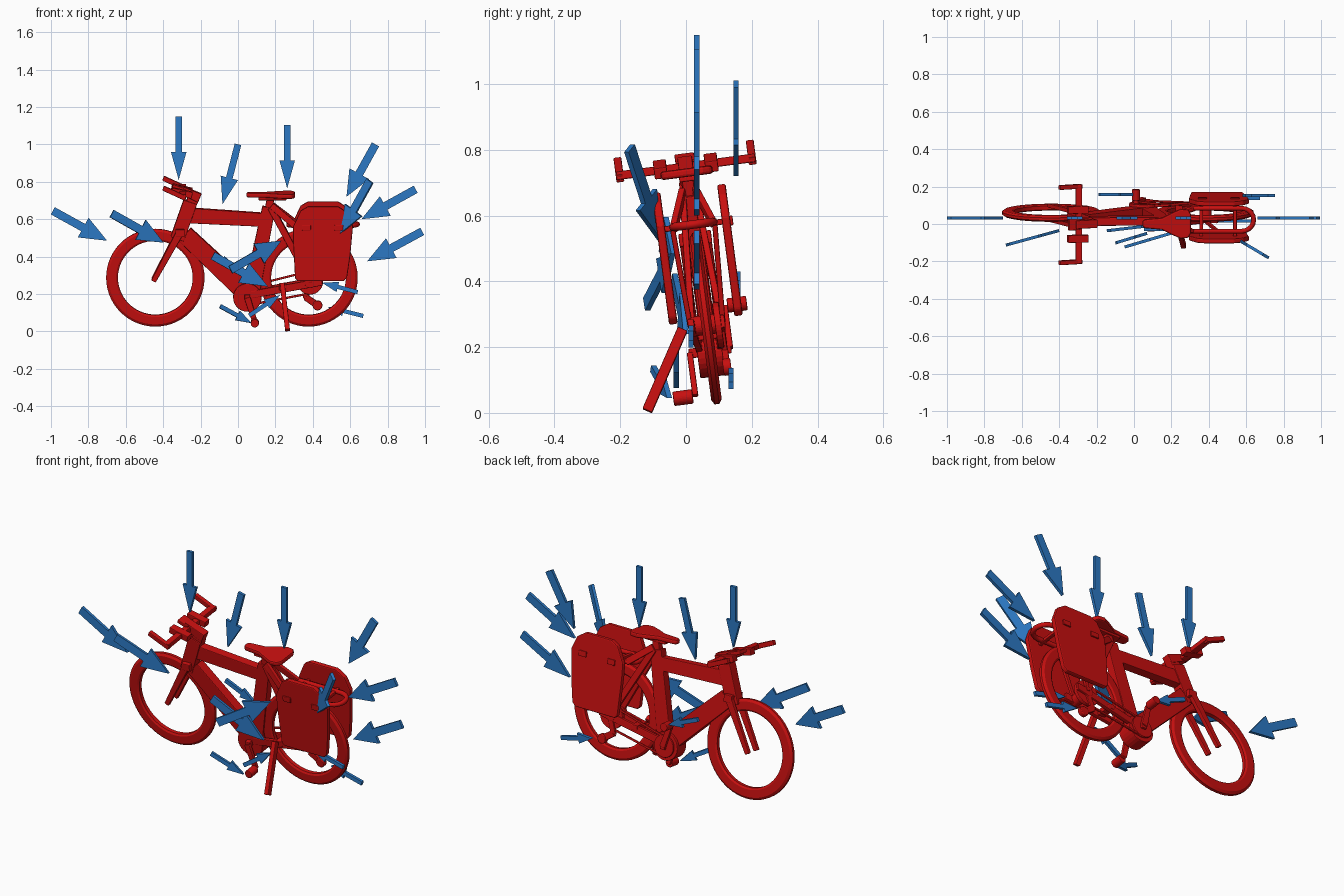
import bpy, bmesh
from math import pi, cos, sin, radians
from mathutils import Matrix, Vector

cube = bpy.data.objects.get("Cube")
if cube:
    bpy.data.objects.remove(cube, do_unlink=True)


def material(name, color):
    m = bpy.data.materials.new(name)
    m.diffuse_color = color
    m.use_nodes = True
    m.node_tree.nodes["Principled BSDF"].inputs["Base Color"].default_value = color
    return m


RED = material("red", (0.58, 0.005, 0.005, 1))
BLUE = material("blue", (0.025, 0.19, 0.55, 1))

# The whole bicycle leans over onto its kickstand
LEAN = Matrix.Translation((0, 0.098, 0)) @ Matrix.Rotation(radians(7.5), 4, "X")
UPRIGHT = Matrix.Identity(4)
FACING, UP = Vector((0, -1, 0)), Vector((0, 0, 1))


def finish(name, bm, mat, matrix):
    bmesh.ops.recalc_face_normals(bm, faces=bm.faces)
    mesh = bpy.data.meshes.new(name)
    bm.to_mesh(mesh)
    bm.free()
    mesh.materials.append(mat)
    ob = bpy.data.objects.new(name, mesh)
    ob.matrix_world = matrix
    bpy.context.collection.objects.link(ob)
    return ob


def frame(origin, along, normal):
    x = Vector(along).normalized()
    z = (normal - x * normal.dot(x)).normalized()
    y = z.cross(x)
    return Matrix.Translation(origin) @ Matrix((x, y, z)).transposed().to_4x4()


def solid(name, pts, thick, axes, mat=RED, base=LEAN, bevel=0):
    """Extrude a 2D outline evenly to both sides of its plane."""
    bm = bmesh.new()
    face = bm.faces.new([bm.verts.new((a, b, -thick / 2)) for a, b in pts])
    side = bmesh.ops.extrude_face_region(bm, geom=[face])["geom"]
    bmesh.ops.translate(bm, vec=(0, 0, thick),
                        verts=[v for v in side if isinstance(v, bmesh.types.BMVert)])
    ob = finish(name, bm, mat, base @ axes)
    if bevel:
        mod = ob.modifiers.new("soft_edges", "BEVEL")
        mod.width, mod.segments = bevel, 2
    return ob


def bar(name, p, q, width, depth, end=None, normal=FACING, base=LEAN):
    p, q = Vector(p), Vector(q)
    n, a, b = (q - p).length, width / 2, (end or width) / 2
    return solid(name, [(0, -a), (n, -b), (n, b), (0, a)], depth,
                 frame(p, q - p, normal), base=base, bevel=0.004)


def plate(name, pts, y, thick, bevel=0):
    return solid(name, pts, thick, frame((0, y, 0), (1, 0, 0), FACING), bevel=bevel)


def disc(name, x, z, r, y, thick):
    pts = [(x + r * cos(i * pi / 14), z + r * sin(i * pi / 14)) for i in range(28)]
    return plate(name, pts, y, thick, 0.004)


def wheel(name, x, z):
    bm = bmesh.new()
    prof = [(0.2, -0.01), (0.21, -0.016), (0.25, -0.016), (0.263, -0.007)]
    prof += [(r, -y) for r, y in reversed(prof)]
    vs = [bm.verts.new((r, y, 0)) for r, y in prof]
    es = [bm.edges.new((vs[i], vs[(i + 1) % len(vs)])) for i in range(len(vs))]
    bmesh.ops.spin(bm, geom=vs + es, axis=(0, 1, 0), cent=(0, 0, 0),
                   angle=2 * pi, steps=56, use_merge=True)
    bmesh.ops.remove_doubles(bm, verts=bm.verts, dist=0.0001)
    return finish(name, bm, RED, LEAN @ Matrix.Translation((x, 0, z)))


# Wheels and rear hub
wheel("front_wheel", -0.442, 0.29)
wheel("rear_wheel", 0.377, 0.29)
disc("rear_hub", 0.385, 0.27, 0.03, 0, 0.11)
disc("rear_sprocket", 0.385, 0.265, 0.07, 0.035, 0.02)

# Frame
bar("top_tube", (-0.27, 0, 0.627), (0.15, 0, 0.602), 0.082, 0.045, 0.072)
bar("down_tube", (-0.285, 0, 0.525), (0.03, 0, 0.225), 0.095, 0.05, 0.105)
bar("seat_tube", (0.165, 0, 0.67), (0.075, 0, 0.22), 0.07, 0.045, 0.085)
bar("head_tube", (-0.255, 0, 0.7), (-0.325, 0, 0.5), 0.075, 0.055)
bar("seat_post", (0.178, 0, 0.735), (0.155, 0, 0.62), 0.04, 0.035)
disc("motor_housing", 0.05, 0.187, 0.076, 0, 0.08)
bar("crank_axle", (0.05, -0.065, 0.19), (0.05, 0.065, 0.19), 0.03, 0.03, normal=UP)
disc("chainring", 0.05, 0.19, 0.06, 0.048, 0.012)
for z in (0.135, 0.235):
    bar("chain_run", (0.05, 0.045, z), (0.385, 0.04, 0.2 if z < 0.2 else 0.32), 0.012, 0.01)

# Parts mirrored on both sides of the frame
bag = [(0.305, 0.3), (0.32, 0.285), (0.565, 0.285), (0.583, 0.305), (0.6, 0.42),
       (0.615, 0.585), (0.585, 0.655), (0.535, 0.688), (0.375, 0.688),
       (0.335, 0.665), (0.295, 0.58), (0.295, 0.5)]
for side, s in (("right", 1), ("left", -1)):
    bar(side + "_fork_leg", (-0.315, s * 0.038, 0.53), (-0.452, s * 0.038, 0.275),
        0.04, 0.022, 0.026)
    bar(side + "_seat_stay", (0.175, s * 0.02, 0.67), (0.39, s * 0.045, 0.27), 0.035, 0.02)
    bar(side + "_chain_stay", (0.06, s * 0.03, 0.2), (0.45, s * 0.047, 0.275), 0.04, 0.02)
    bar(side + "_rack_strut", (0.45, s * 0.065, 0.575), (0.385, s * 0.05, 0.27), 0.02, 0.016)
    bar(side + "_rack_front_strut", (0.18, s * 0.02, 0.68), (0.31, s * 0.06, 0.575), 0.035, 0.02)
    plate(side + "_pannier", bag, s * 0.1, 0.026, 0.006)
    for x in (0.365, 0.54):
        bar(side + "_pannier_hook", (x - 0.024, s * 0.116, 0.575),
            (x + 0.024, s * 0.116, 0.575), 0.03, 0.01)
    # Handlebar grip and control block
    bar(side + "_grip", (-0.28, s * 0.203, 0.745), (-0.4, s * 0.203, 0.8), 0.026, 0.024)
    bar(side + "_control", (-0.355, s * 0.078, 0.77), (-0.245, s * 0.078, 0.745), 0.035, 0.04)
    # Crank arm and pedal, opposed on the two sides
    foot = Vector((0.05 - s * 0.04, s * 0.062, 0.19 + s * 0.13))
    bar(side + "_crank_arm", (0.05, s * 0.062, 0.19), foot, 0.034, 0.018, 0.028)
    disc(side + "_pedal", foot.x, foot.z, 0.022, s * 0.1, 0.06)

bar("fork_crown", (-0.31, -0.05, 0.535), (-0.31, 0.05, 0.535), 0.05, 0.04, normal=UP)

# Handlebar and stem
bar("handlebar", (-0.295, -0.213, 0.755), (-0.295, 0.213, 0.755), 0.035, 0.026, normal=UP)
bar("stem", (-0.205, 0, 0.72), (-0.315, 0, 0.77), 0.05, 0.045, 0.04)
bar("steerer", (-0.225, 0, 0.745), (-0.265, 0, 0.66), 0.06, 0.04)
bar("display", (-0.35, 0, 0.788), (-0.29, 0, 0.765), 0.02, 0.06)

# Saddle
half = [(0.045, 0.014), (0.06, 0.024), (0.15, 0.032), (0.2, 0.058), (0.25, 0.08), (0.29, 0.076),
        (0.305, 0.05)]
solid("saddle", half + [(x, -y) for x, y in reversed(half)], 0.026,
      frame((0, 0, 0.737), (1, 0, 0), UP), bevel=0.008)
bar("saddle_rails", (0.11, 0, 0.718), (0.26, 0, 0.718), 0.016, 0.05)

# Luggage rack: a rounded loop with cross bars
curve = bpy.data.curves.new("rack_loop", "CURVE")
curve.dimensions = "3D"
curve.bevel_depth, curve.bevel_resolution = 0.013, 2
spline = curve.splines.new("POLY")
arc = [(0.575 + 0.065 * cos(t * pi / 10), 0.062 * sin(t * pi / 10)) for t in range(-5, 6)]
path = [(0.27, -0.03), (0.31, -0.062)] + arc + [(0.31, 0.062), (0.27, 0.03)]
spline.points.add(len(path) - 1)
for point, (x, y) in zip(spline.points, path):
    point.co = (x, y, 0.578, 1)
spline.use_cyclic_u = True
curve.materials.append(RED)
rack = bpy.data.objects.new("rack_loop", curve)
rack.matrix_world = LEAN
bpy.context.collection.objects.link(rack)
for x in (0.36, 0.54):
    bar("rack_cross_bar", (x, -0.1, 0.575), (x, 0.1, 0.575), 0.02, 0.018, normal=UP)

# Derailleur
bar("derailleur_hanger", (0.385, 0.045, 0.25), (0.36, 0.045, 0.17), 0.03, 0.016)
bar("derailleur_cage", (0.36, 0.045, 0.18), (0.425, 0.045, 0.135), 0.035, 0.02)
disc("derailleur_wheel", 0.425, 0.135, 0.026, 0.045, 0.025)

# Kickstand
bar("kickstand_leg", (0.237, -0.01, 0.255), (0.265, -0.118, 0.006), 0.026, 0.032, base=UPRIGHT)
bar("kickstand_mount", (0.24, -0.05, 0.24), (0.24, 0.05, 0.24), 0.04, 0.03, normal=UP)


# Pointer arrows
def arrow(name, tail, tip, shaft, head):
    tail, tip = Vector(tail), Vector(tip)
    d = tip - tail
    flat = Vector((d.y, -d.x, 0)) if Vector((d.x, d.y)).length > 0.01 else FACING
    n, k = d.length, d.length * 0.56
    pts = [(0, -shaft / 2), (k, -shaft / 2), (k, -head / 2), (n, 0),
           (k, head / 2), (k, shaft / 2), (0, shaft / 2)]
    solid(name, pts, 0.016, frame(tail, d, flat), BLUE, UPRIGHT)


MID = 0.033
WIDE, MEDIUM, NARROW, SMALL = (0.044, 0.12), (0.036, 0.095), (0.034, 0.083), (0.022, 0.056)
for name, tail, tip, size in (
        ("handlebar_arrow", (-0.317, MID, 1.15), (-0.317, MID, 0.81), NARROW),
        ("top_tube_arrow", (0.0, MID, 1.0), (-0.083, MID, 0.68), MEDIUM),
        ("saddle_arrow", (0.263, MID, 1.105), (0.263, MID, 0.765), NARROW),
        ("front_wheel_arrow", (-0.99, MID, 0.645), (-0.7, MID, 0.485), WIDE),
        ("rack_arrow", (0.95, MID, 0.76), (0.66, MID, 0.6), WIDE),
        ("rear_wheel_arrow", (0.985, MID, 0.535), (0.69, MID, 0.375), WIDE),
        ("fork_arrow", (-0.675, -0.11, 0.63), (-0.4, -0.035, 0.475), WIDE),
        ("right_pannier_arrow", (0.735, 0.152, 1.0), (0.58, 0.152, 0.72), WIDE),
        ("left_pannier_arrow", (0.705, -0.172, 0.805), (0.55, -0.08, 0.525), WIDE),
        ("seat_tube_arrow", (-0.04, -0.12, 0.33), (0.23, -0.04, 0.485), WIDE),
        ("motor_arrow", (-0.135, -0.035, 0.405), (0.16, 0.0, 0.24), WIDE),
        ("right_pedal_arrow", (-0.185, 0.157, 0.42), (-0.005, 0.157, 0.345), SMALL),
        ("left_pedal_arrow", (-0.095, -0.1, 0.135), (0.07, -0.05, 0.045), SMALL),
        ("kickstand_arrow", (0.06, -0.03, 0.085), (0.225, -0.03, 0.195), SMALL),
        ("hub_arrow", (0.64, 0.015, 0.21), (0.45, 0.015, 0.26), SMALL),
        ("derailleur_arrow", (0.67, 0.137, 0.083), (0.48, 0.137, 0.13), SMALL)):
    arrow(name, tail, tip, *size)

# Smooth the round parts while keeping edges sharp
bpy.ops.object.select_all(action="DESELECT")
for ob in bpy.context.collection.objects:
    if ob.type == "MESH" and ("wheel" in ob.name and "arrow" not in ob.name):
        ob.select_set(True)
        bpy.context.view_layer.objects.active = ob
bpy.ops.object.shade_smooth_by_angle(angle=radians(30))
